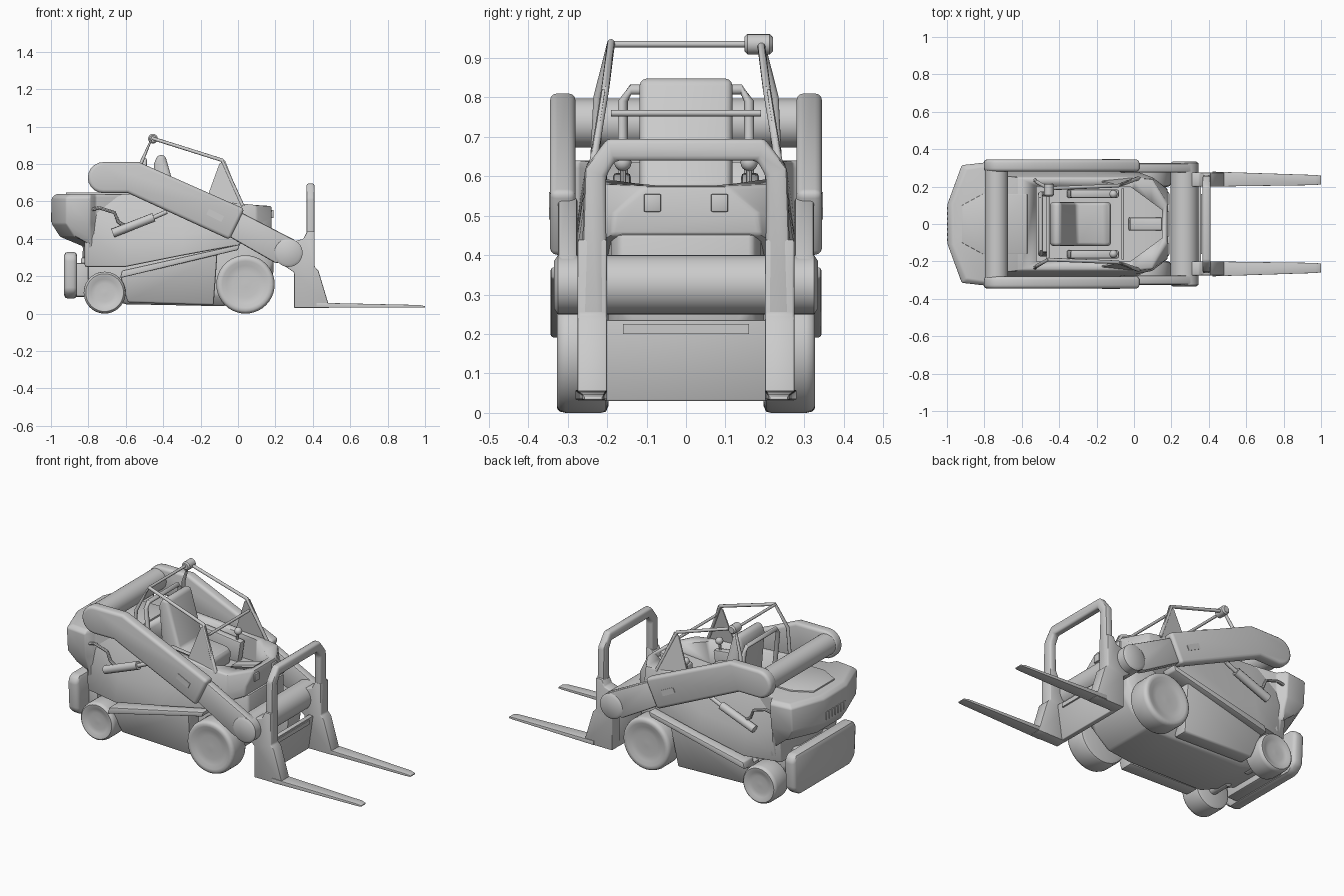
import bpy, bmesh
from math import cos, sin, pi, radians
from mathutils import Vector

if "Cube" in bpy.data.objects:
    bpy.data.objects.remove(bpy.data.objects["Cube"])

grey = bpy.data.materials.new("plain_grey")
grey.use_nodes = True
grey.diffuse_color = (0.6, 0.6, 0.6, 1)
grey.node_tree.nodes["Principled BSDF"].inputs["Base Color"].default_value = (0.6, 0.6, 0.6, 1)


def finish(name, bm, bevel=0, segments=2):
    """Bevel the hard edges and turn the bmesh into a shaded object."""
    bmesh.ops.recalc_face_normals(bm, faces=bm.faces)
    if bevel:
        hard = [e for e in bm.edges if e.calc_face_angle(0) > radians(30)]
        bmesh.ops.bevel(bm, geom=hard, offset=bevel, segments=segments,
                        profile=0.5, affect='EDGES', clamp_overlap=True)
    me = bpy.data.meshes.new(name)
    bm.to_mesh(me)
    bm.free()
    me.materials.append(grey)
    me.shade_smooth()
    me.set_sharp_from_angle(angle=radians(40))
    ob = bpy.data.objects.new(name, me)
    bpy.context.collection.objects.link(ob)
    return ob


def skin(name, rings, bevel=0, segments=2):
    """Bridge a row of equal closed rings and cap both ends."""
    bm = bmesh.new()
    loops = [[bm.verts.new(p) for p in ring] for ring in rings]
    n = len(loops[0])
    for a, b in zip(loops, loops[1:]):
        for i in range(n):
            j = (i + 1) % n
            bm.faces.new((a[i], a[j], b[j], b[i]))
    bm.faces.new(loops[0])
    bm.faces.new(loops[-1])
    return finish(name, bm, bevel, segments)


def prism(name, pts, a, b, bevel=0, segments=2):
    """Side profile (x, z) extruded from y=a to y=b."""
    return skin(name, [[(x, y, z) for x, z in pts] for y in (a, b)], bevel, segments)


def front_prism(name, half, a, b, bevel=0):
    """Half front outline (y, z), mirrored and extruded from x=a to x=b."""
    full = half + [(-y, z) for y, z in reversed(half)]
    return skin(name, [[(x, y, z) for y, z in full] for x in (a, b)], bevel)


def box(name, lo, hi, bevel=0):
    (x, y, z), (u, v, w) = lo, hi
    return prism(name, [(x, z), (u, z), (u, w), (x, w)], y, v, bevel)


def lathe(name, x, z, profile, sides=40):
    """Spin (radius, y) pairs about an axle along y."""
    turn = [2 * pi * i / sides for i in range(sides)]
    return skin(name, [[(x + r * cos(t), y, z + r * sin(t)) for t in turn] for r, y in profile])


def tube(name, pts, r, sides=12):
    """Round tube along a path, with mitred corners."""
    p = [Vector(q) for q in pts]
    rings = []
    u = Vector((0, 0, 0))
    for i, c in enumerate(p):
        d = (p[min(i + 1, len(p) - 1)] - p[max(i - 1, 0)]).normalized()
        side = d.cross(Vector((0.3, 0.1, 1)) if abs(d.z) < 0.7 else Vector((1, 0.1, 0))).normalized()
        u = (u - d * u.dot(d)).normalized() if i else side
        v = d.cross(u)
        rings.append([c + r * (u * cos(k * 2 * pi / sides) + v * sin(k * 2 * pi / sides))
                      for k in range(sides)])
    return skin(name, rings)


# Chassis hull between the wheels
hull = [(-0.84, 0.16, 0.14, 0.3), (-0.6, 0.21, 0.05, 0.32), (-0.1, 0.21, 0.04, 0.38),
        (0.04, 0.2, 0.05, 0.42), (0.14, 0.19, 0.12, 0.45), (0.19, 0.17, 0.22, 0.455)]
skin("chassis", [[(x, -w * 0.8, lo), (x, w * 0.8, lo), (x, w, lo + 0.06),
                  (x, w, hi), (x, -w, hi), (x, -w, lo + 0.06)] for x, w, lo, hi in hull], 0.012)

# Main body: x, low z, low width, middle z, middle width, top z, top width
stations = [(-0.82, 0.25, 0.26, 0.45, 0.28, 0.62, 0.26), (-0.6, 0.25, 0.31, 0.39, 0.285, 0.64, 0.25),
            (-0.3, 0.31, 0.31, 0.42, 0.28, 0.62, 0.25), (0.0, 0.365, 0.29, 0.45, 0.27, 0.59, 0.25),
            (0.1, 0.42, 0.24, 0.48, 0.25, 0.58, 0.24), (0.18, 0.45, 0.19, 0.51, 0.18, 0.575, 0.1)]
body = skin("upper_body", [[(x, -a, lo), (x, a, lo), (x, b, mid), (x, c, hi), (x, -c, hi), (x, -b, mid)]
                           for x, lo, a, mid, b, hi, c in stations], 0.01)

# Cockpit opening with a footwell narrowing to the nose, cut into the body
opening = [(-0.52, 0.46, 0.2), (-0.02, 0.46, 0.2), (0.15, 0.55, 0.075)]
cutter = skin("cockpit_cutter", [[(x, -w, z), (x, w, z), (x, w, 0.9), (x, -w, 0.9)]
                                 for x, z, w in opening])
cutter.hide_render = True
mod = body.modifiers.new("cockpit", 'BOOLEAN')
mod.object = cutter
mod.operation = 'DIFFERENCE'
mod.solver = 'EXACT'
bpy.context.view_layer.objects.active = body
bpy.ops.object.modifier_apply(modifier=mod.name)
bpy.data.objects.remove(cutter)
prism("footwell_divider", [(-0.03, 0.45), (0.15, 0.53), (0.15, 0.575), (-0.02, 0.53)],
      -0.035, 0.035, 0.006)

# Engine housing: z, rear x, half width
rear = [(0.25, -0.83, 0.26), (0.36, -0.83, 0.28), (0.41, -0.95, 0.295),
        (0.48, -0.996, 0.32), (0.62, -0.996, 0.33), (0.64, -0.97, 0.31)]
rings = []
for z, x, w in rear:
    half = [(x, 0.11), (x + 0.075, w - 0.015), (-0.79, w), (-0.76, 0.27), (-0.62, 0.25)]
    rings.append([(a, b, z) for a, b in half] + [(a, -b, z) for a, b in reversed(half)])
skin("engine_housing", rings, 0.01)
lid = [(-0.92, -0.1), (-0.92, 0.1), (-0.81, 0.16), (-0.57, 0.16), (-0.57, -0.16), (-0.81, -0.16)]
skin("engine_lid", [[(x, y, z) for x, y in lid] for z in (0.63, 0.648)], 0.003)
for i in range(7):
    y = (i - 3) * 0.028
    box("rear_vent_slat", (-1.0, y - 0.008, 0.49), (-0.99, y + 0.008, 0.54), 0.002)

# Counterweight at the back
front_prism("counterweight", [(0.24, 0.08), (0.29, 0.12), (0.3, 0.3), (0.27, 0.33)],
            -0.93, -0.86, 0.02)
box("counterweight_mount", (-0.88, -0.19, 0.09), (-0.8, 0.19, 0.27), 0.01)

# Carriage: cross tube, hoop, lower plate
lathe("carriage_cross_tube", 0.27, 0.325,
      [(0.06, -0.335), (0.075, -0.325), (0.075, 0.325), (0.06, 0.335)])
front_prism("carriage_hoop", [(0.18, 0.64), (0.203, 0.6), (0.2, 0.03), (0.275, 0.03),
                              (0.257, 0.62), (0.2, 0.695)], 0.365, 0.41, 0.012)
prism("carriage_plate", [(0.3, 0.03), (0.33, 0.03), (0.36, 0.235), (0.33, 0.235)], -0.21, 0.21, 0.004)
box("carriage_slot_plate", (0.352, -0.16, 0.2), (0.364, 0.16, 0.225))

# Arm torque tube and cab crossbars
lathe("arm_torque_tube", -0.735, 0.735, [(0.062, -0.3), (0.062, 0.3)], 24)
tube("cage_top_bar", [(-0.46, -0.19, 0.935), (-0.46, 0.19, 0.935)], 0.008)
tube("cage_front_bar", [(-0.06, -0.19, 0.76), (-0.06, 0.19, 0.76)], 0.008)
lathe("cage_lamp", -0.455, 0.935, [(0.018, 0.148), (0.026, 0.156), (0.026, 0.212), (0.018, 0.22)], 16)

# Seat with guard hoop
prism("seat", [(-0.42, 0.45), (-0.45, 0.8), (-0.43, 0.848), (-0.39, 0.848), (-0.31, 0.57),
               (-0.15, 0.555), (-0.12, 0.53), (-0.13, 0.45)], -0.118, 0.118, 0.02, 3)
tube("seat_guard", [(-0.47, -0.16, 0.5), (-0.5, -0.16, 0.79), (-0.5, -0.14, 0.82),
                    (-0.5, 0.14, 0.82), (-0.5, 0.16, 0.79), (-0.47, 0.16, 0.5)], 0.013)

# Arm outline with a rounded rear end
arm = [(-0.045, 0.395), (0.035, 0.56), (-0.53, 0.81)]
arm += [(-0.72 + 0.083 * cos(t), 0.727 + 0.083 * sin(t))
        for t in [pi / 2 + pi * k / 10 for k in range(11)]] + [(-0.59, 0.645)]


def one_side(s):
    """Every part that appears on both sides; s is +1 left, -1 right."""
    n = "left_" if s > 0 else "right_"

    # Wheels with softly dished faces, and axles
    for part, x, r in (("front_wheel", 0.04, 0.156), ("rear_wheel", -0.713, 0.112)):
        lathe(n + part, x, r, [(k * r, s * y) for k, y in
              ((0.85, 0.197), (0.97, 0.203), (1, 0.215), (1, 0.305), (0.97, 0.32), (0.9, 0.327),
               (0.8, 0.326), (0.65, 0.318), (0.45, 0.314), (0.1, 0.316))])
        lathe(n + part + "_axle", x, r, [(0.03, s * 0.08), (0.03, s * 0.22)], 16)

    # Side skirt leaning inward at the bottom, and sloping ledge
    skirt = [(-0.59, 0.06, 0.265), (-0.13, 0.045, 0.265), (-0.11, 0.32, 0.315), (-0.63, 0.2, 0.305)]
    skin(n + "side_skirt", [[(x, s * 0.18, z) for x, z, y in skirt],
                            [(x, s * y, z) for x, z, y in skirt]], 0.01)
    prism(n + "ledge", [(-0.63, 0.19), (0.0, 0.34), (0.01, 0.37), (-0.62, 0.23)],
          s * 0.25, s * 0.343, 0.006)

    # Lift arm and its inner section
    prism(n + "lift_arm", arm, s * 0.28, s * 0.345, 0.018, 3)
    prism(n + "lower_arm", [(-0.08, 0.43), (0.2, 0.27), (0.28, 0.28), (0.31, 0.39), (0.0, 0.55)],
          s * 0.275, s * 0.325, 0.01)
    prism(n + "arm_plate", [(-0.17, 0.53), (-0.09, 0.49), (-0.075, 0.52), (-0.155, 0.56)],
          s * 0.341, s * 0.348)

    # Lift ram and hose
    tube(n + "ram_barrel", [(-0.67, s * 0.305, 0.43), (-0.45, s * 0.305, 0.515)], 0.024)
    tube(n + "ram_rod", [(-0.46, s * 0.305, 0.51), (-0.38, s * 0.305, 0.545)], 0.012)
    tube(n + "hose", [(-0.82, s * 0.3, 0.55), (-0.74, s * 0.3, 0.565), (-0.66, s * 0.3, 0.54),
                      (-0.64, s * 0.3, 0.49), (-0.6, s * 0.3, 0.465)], 0.009, 8)

    # Fork root and tapering blade
    prism(n + "fork_root", [(0.3, 0.03), (0.49, 0.03), (0.43, 0.23), (0.41, 0.25), (0.41, 0.44),
                            (0.37, 0.44), (0.35, 0.4), (0.28, 0.38), (0.24, 0.26), (0.3, 0.22)],
          s * 0.2, s * 0.275, 0.006)
    skin(n + "fork_blade", [[(x, s * a, 0.033), (x, s * b, 0.033), (x, s * b, h), (x, s * a, h)]
                            for x, a, b, h in ((0.42, 0.2, 0.28, 0.058), (0.97, 0.208, 0.262, 0.046),
                                               (1.0, 0.212, 0.258, 0.04))], 0.002)

    # Cage rails, legs and triangular side plate
    tube(n + "cage_rail", [(-0.53, s * 0.235, 0.6), (-0.52, s * 0.225, 0.8), (-0.46, s * 0.19, 0.938),
                           (-0.085, s * 0.205, 0.82), (0.025, s * 0.245, 0.575)], 0.01)
    plate = [(-0.18, 0.225, 0.58), (-0.1, 0.205, 0.8), (-0.07, 0.205, 0.82), (0.03, 0.245, 0.57)]
    skin(n + "cage_side_plate", [[(x, s * (y + d), z) for x, y, z in plate] for d in (0, 0.008)])

    # Console, joystick and headlamp
    prism(n + "console", [(-0.36, 0.45), (-0.1, 0.45), (-0.08, 0.58), (-0.34, 0.61)],
          s * 0.14, s * 0.185, 0.01)
    tube(n + "joystick", [(-0.12, s * 0.16, 0.57), (-0.11, s * 0.16, 0.63)], 0.008, 8)
    bm = bmesh.new()
    bmesh.ops.create_uvsphere(bm, u_segments=14, v_segments=8, radius=0.022)
    bmesh.ops.translate(bm, vec=(-0.11, s * 0.16, 0.635), verts=bm.verts)
    finish(n + "joystick_knob", bm)
    box(n + "headlamp", (0.155, s * 0.085 - 0.022, 0.51), (0.19, s * 0.085 + 0.022, 0.555), 0.004)


for side in (1, -1):
    one_side(side)
